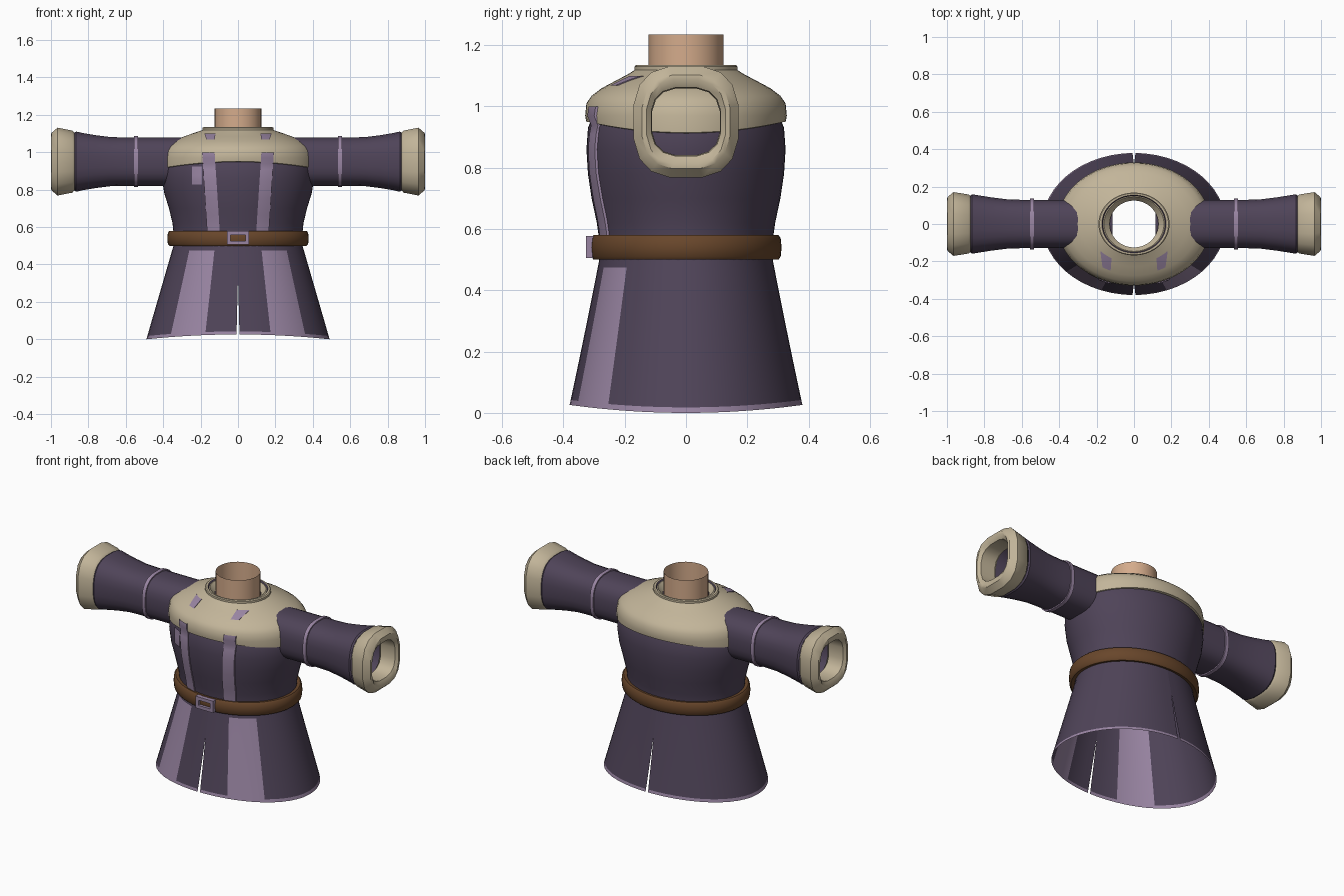
import bpy, math

if "Cube" in bpy.data.objects:
    bpy.data.objects.remove(bpy.data.objects["Cube"])

COLORS = {
    "dark_purple": (0.078, 0.057, 0.098),
    "light_purple": (0.32, 0.235, 0.365),
    "beige": (0.54, 0.46, 0.32),
    "brown_leather": (0.14, 0.062, 0.024),
    "skin": (0.66, 0.41, 0.26),
}
MATS = {}
for n, c in COLORS.items():
    MATS[n] = bpy.data.materials.new(n)
    MATS[n].diffuse_color = (*c, 1)


def make(name, verts, faces, colors, index=None, angle=35):
    me = bpy.data.meshes.new(name)
    me.from_pydata(verts, [], faces)
    for c in colors:
        me.materials.append(MATS[c])
    for i, p in enumerate(me.polygons):
        p.material_index = index[i] if index else 0
    ob = bpy.data.objects.new(name, me)
    bpy.context.collection.objects.link(ob)
    bpy.ops.object.select_all(action='DESELECT')
    ob.select_set(True)
    bpy.context.view_layer.objects.active = ob
    bpy.ops.object.shade_smooth_by_angle(angle=math.radians(angle))
    return ob


def loft(name, rings, colors, row_color=None, closed=True, angle=35):
    """Skin a list of equally sized point rings."""
    n = len(rings[0])
    verts = [p for r in rings for p in r]
    faces, idx = [], []
    for i in range(len(rings) - 1):
        for j in range(n if closed else n - 1):
            k = (j + 1) % n
            faces.append((i*n + j, i*n + k, (i+1)*n + k, (i+1)*n + j))
            idx.append(row_color(i, j) if row_color else 0)
    return make(name, verts, faces, colors, idx, angle)


def ellipse(z, a, b, n=64, dip=0.0):
    """Horizontal ring, raised by dip towards front and back."""
    out = []
    for j in range(n):
        t = 2 * math.pi * j / n
        out.append((a*math.cos(t), b*math.sin(t), z + dip*math.sin(t)**2))
    return out


def arm_ring(s, x, hz, hy, n=24, p=2.7, zc=0.95):
    """Rounded square ring around the arm axis, s = side sign."""
    out = []
    for j in range(n):
        t = 2 * math.pi * (j + 0.5) / n * s
        c, d = math.cos(t), math.sin(t)
        out.append((s*x, math.copysign(hy*abs(c)**(2/p), c),
                    zc + math.copysign(hz*abs(d)**(2/p), d)))
    return out


# torso and shoulder cape profiles: z, half width, half depth
TORSO = [(.48, .345, .283), (.57, .345, .284), (.62, .35, .291), (.70, .369, .308),
         (.78, .394, .32), (.86, .407, .325), (.93, .405, .32), (.98, .385, .30)]
CAPE = [(.915, .411, .326), (.97, .411, .329), (1.01, .402, .325), (1.035, .382, .308),
        (1.06, .345, .275), (1.085, .288, .228), (1.105, .23, .19), (1.12, .186, .166)]

loft("torso", [ellipse(*r) for r in TORSO], ["dark_purple"])
loft("shoulder_cape", [ellipse(.908, .395, .31, dip=.04)] +
     [ellipse(*r, dip=.036 if i == 0 else 0) for i, r in enumerate(CAPE)], ["beige"])

# collar ring with a dark groove, and the open neck
loft("collar", [ellipse(*r) for r in [
    (1.105, .19, .168), (1.13, .19, .168), (1.135, .184, .164), (1.135, .172, .155),
    (1.128, .166, .15), (1.13, .16, .146), (1.10, .13, .125)]],
    ["beige", "dark_purple"], lambda i, j: 1 if i == 3 else 0)
loft("neck", [ellipse(z, .125, .122, 32) for z in (1.07, 1.235)], ["skin"])

# belt
loft("belt", [ellipse(*r) for r in [
    (.505, .345, .283), (.50, .366, .302), (.51, .375, .309), (.54, .378, .312),
    (.57, .375, .309), (.58, .366, .302), (.577, .345, .283)]], ["brown_leather"], angle=50)


def box_frame(name, x, z, hx, hz, bar, y0, y1, color):
    def rect(y, w, h):
        return [(x-w, y, z-h), (x+w, y, z-h), (x+w, y, z+h), (x-w, y, z+h)]
    loft(name, [rect(y1, hx, hz), rect(y0, hx, hz), rect(y0, hx-bar, hz-bar),
                rect(y1, hx-bar, hz-bar)], [color])


box_frame("buckle", 0, .542, .06, .036, .02, -.327, -.30, "light_purple")

# skirt: two halves with a tapering slit at front and back, stripes by column
ANG = [0, 7, 14, 21, 28, 35, 41.5, 47.7, 54, 61, 68, 75, 82, 90]
ANG = ANG + [180 - a for a in reversed(ANG[:-1])]
HEIGHTS = [.50, .475, .41, .34, .25, .16, .08, .018, 0]


def skirt_half(name, s):
    rings = []
    for z in HEIGHTS:
        f = 1 - z / .5
        a, b = .345 + .145*f, .283 + .097*f
        gap = max(0, .008 * (.34 - z) / .34)
        ring = []
        for d in ANG:
            t = math.radians(d)
            x = max(a * math.sin(t), gap)
            ring.append((s*x, -b*math.cos(t), z + .026*f**2*math.cos(t)**2))
        rings.append(ring if s > 0 else ring[::-1])
    cols = len(ANG) - 1

    def color(i, j):
        j = j if s > 0 else cols - 1 - j
        return 1 if i == len(HEIGHTS) - 2 or (3 <= j < 7 and i >= 1) else 0
    loft(name, rings, ["dark_purple", "light_purple"], color, closed=False)


skirt_half("skirt_right", 1)
skirt_half("skirt_left", -1)


def front_y(x, z):
    """Front surface depth of torso and cape at x, z."""
    best = 0
    for prof in (TORSO, CAPE):
        for (z0, a0, b0), (z1, a1, b1) in zip(prof, prof[1:]):
            if z0 <= z <= z1 and (prof is TORSO or z > .94):
                f = (z - z0) / (z1 - z0)
                a, b = a0 + (a1-a0)*f, b0 + (b1-b0)*f
                best = max(best, b * math.sqrt(max(0, 1 - (x/a)**2)))
    return -best


def trim(name, low, high, z0, z1, off, rows=14):
    """Thin plate following the chest; low and high are x ranges at z0 and z1."""
    rings = []
    for i in range(rows + 1):
        f = i / rows
        z = z0 + (z1 - z0) * f
        xa, xb = (low[k] + (high[k] - low[k]) * f for k in (0, 1))
        xs = sorted(xa + (xb - xa) * k / 4 for k in range(5))
        pts = [(x, front_y(x, z), z) for x in xs]
        rings.append([(xs[0], pts[0][1], z)] + [(x, y - off, z) for x, y, z in pts]
                     + [(xs[-1], pts[-1][1], z)])
    loft(name, rings, ["light_purple"], closed=False)


for s, side in ((1, "right"), (-1, "left")):
    # chest bands and the short shoulder marks
    trim("chest_band_" + side, (s*.097, s*.165), (s*.125, s*.192), .57, 1.0, .008)
    trim("shoulder_mark_" + side, (s*.125, s*.168), (s*.12, s*.18), 1.068, 1.1, .009, 6)

    # hollow sleeve, arm band and flared cuff
    loft("sleeve_" + side, [arm_ring(s, *r) for r in [
        (.115, .13, .13), (.40, .13, .13), (.60, .13, .13), (.68, .132, .133),
        (.76, .142, .143), (.83, .154, .154), (.865, .162, .16), (.875, .156, .154)]],
        ["dark_purple"])
    loft("arm_band_" + side, [arm_ring(s, *r) for r in [
        (.534, .128, .128), (.534, .137, .137), (.556, .137, .137), (.556, .128, .128)]],
        ["light_purple"])
    loft("cuff_" + side, [arm_ring(s, x, hz, hy, 16, 2.8) for x, hz, hy in [
        (.874, .13, .125), (.874, .155, .15), (.885, .168, .16), (.965, .184, .173),
        (.998, .155, .145), (1.0, .14, .13), (.985, .113, .115), (.89, .11, .112)]],
        ["beige"], angle=40)

# chest patch
trim("chest_patch", (-.247, -.192), (-.247, -.192), .828, .925, .006, 6)

for m in bpy.data.materials:
    if m.users and not m.is_grease_pencil:
        m.use_nodes = True
        m.node_tree.nodes["Principled BSDF"].inputs["Base Color"].default_value = m.diffuse_color
